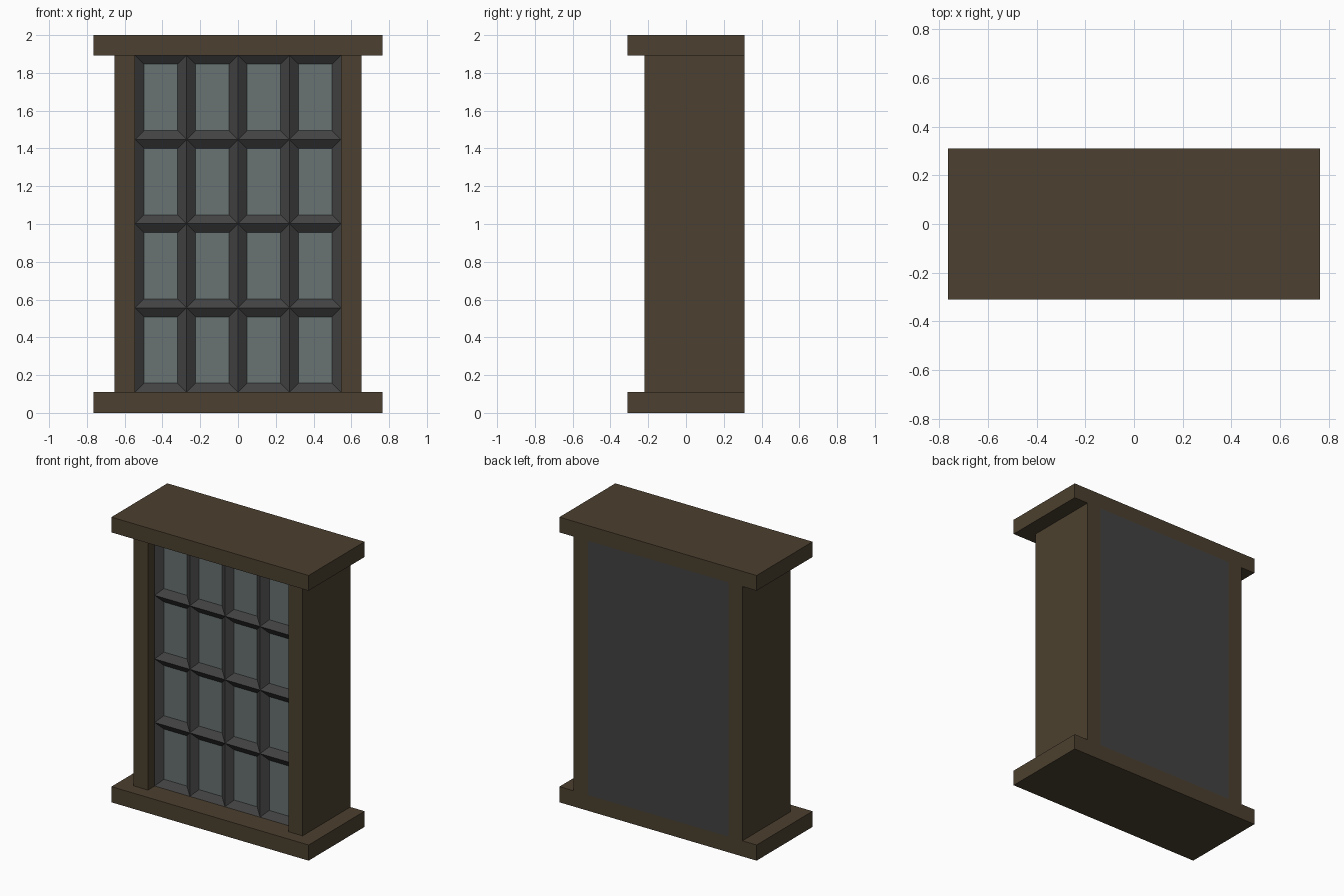
import bpy, bmesh
from mathutils import Vector

if "Cube" in bpy.data.objects:
    bpy.data.objects.remove(bpy.data.objects["Cube"])


def material(name, rgb):
    mat = bpy.data.materials.new(name)
    mat.diffuse_color = (*rgb, 1.0)
    mat.use_nodes = True
    mat.node_tree.nodes["Principled BSDF"].inputs["Base Color"].default_value = mat.diffuse_color
    return mat


WOOD = material("dark_wood", (0.072, 0.051, 0.029))
LEAD = material("dark_metal", (0.055, 0.055, 0.056))
GLASS = material("glass", (0.138, 0.168, 0.168))


def box_mesh(lo, hi):
    lo, hi = Vector(lo), Vector(hi)
    bm = bmesh.new()
    bmesh.ops.create_cube(bm, size=1)
    for v in bm.verts:
        v.co = Vector([(lo[i] + hi[i]) / 2 + v.co[i] * (hi[i] - lo[i]) for i in range(3)])
    bm.normal_update()
    return bm


def finish(bm, name, *mats):
    mesh = bpy.data.meshes.new(name)
    bm.to_mesh(mesh)
    bm.free()
    for m in mats:
        mesh.materials.append(m)
    obj = bpy.data.objects.new(name, mesh)
    bpy.context.collection.objects.link(obj)
    return obj


BACK = 0.31
HALF_W, Z0, Z1 = 0.545, 0.11, 1.893   # window opening

# Sill and lintel slabs
finish(box_mesh((-0.765, -BACK, 0), (0.765, BACK, Z0)), "sill", WOOD)
finish(box_mesh((-0.765, -BACK, Z1), (0.765, BACK, 2)), "lintel", WOOD)

# Side posts
for name, side in (("left_post", -1), ("right_post", 1)):
    xs = sorted((side * HALF_W, side * 0.655))
    finish(box_mesh((xs[0], -0.22, Z0), (xs[1], BACK, Z1)), name, WOOD)

# Window panel: cut into a 4 x 4 grid, each front cell sunk to leave bevelled bars
bm = box_mesh((-HALF_W, -0.145, Z0), (HALF_W, BACK, Z1))
front = [f for f in bm.faces if f.normal.y < -0.9]
for i in (1, 2, 3):
    cuts = (((-HALF_W + 2 * HALF_W * i / 4, 0, 0), (1, 0, 0)),
            ((0, 0, Z0 + (Z1 - Z0) * i / 4), (0, 0, 1)))
    for co, no in cuts:
        bmesh.ops.bisect_plane(bm, geom=bm.verts[:] + bm.edges[:] + bm.faces[:],
                               plane_co=co, plane_no=no)
bm.normal_update()
panes = [f for f in bm.faces if f.normal.y < -0.9]
bmesh.ops.inset_individual(bm, faces=panes, thickness=0.047, use_even_offset=True)
for f in panes:
    f.material_index = 1
    for v in f.verts:
        v.co.y += 0.035
bm.normal_update()
finish(bm, "window_lattice", LEAD, GLASS)
